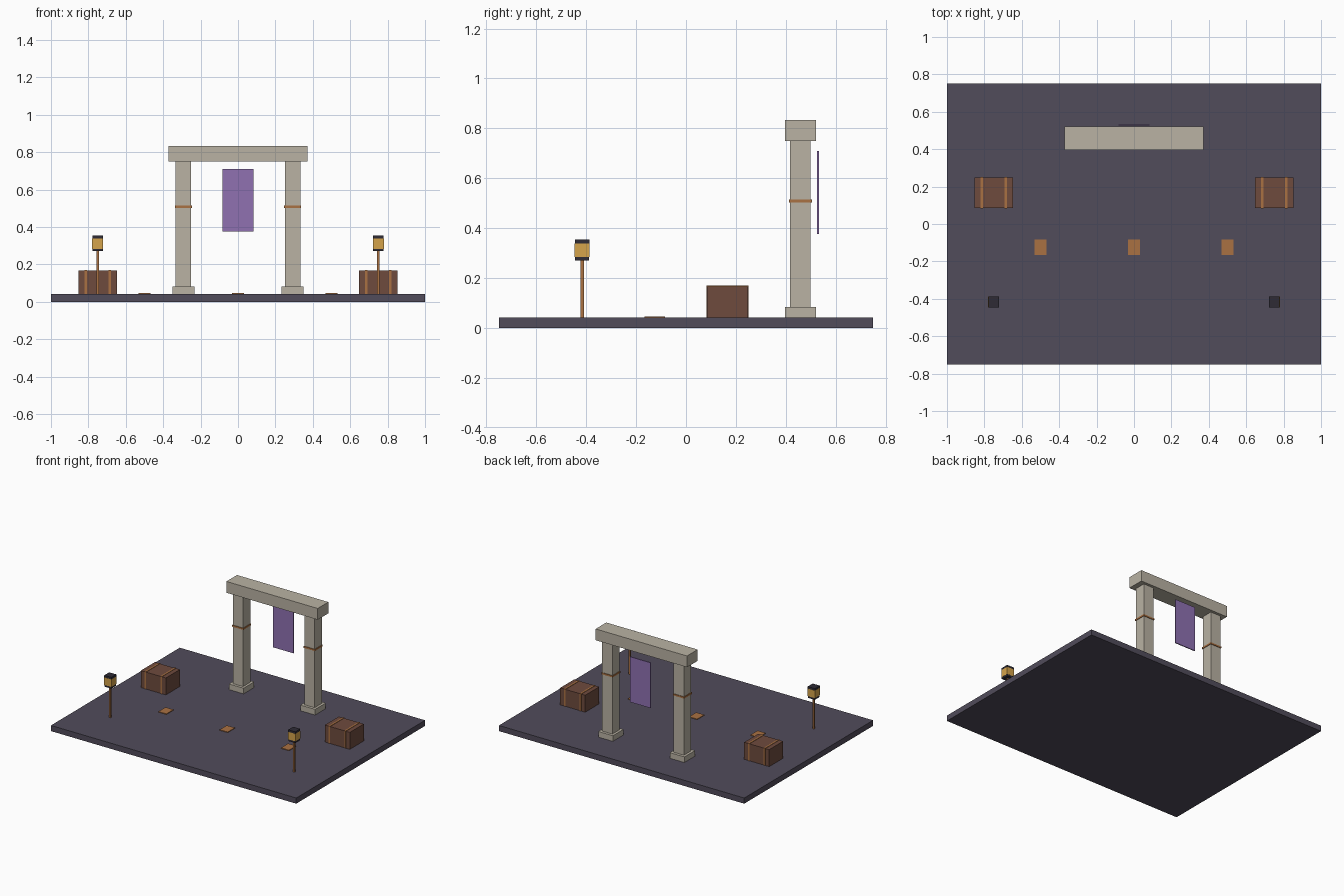
import bpy

if "Cube" in bpy.data.objects:
    bpy.data.objects.remove(bpy.data.objects["Cube"])


def material(name, rgb):
    # picture colours are sRGB, diffuse_color is linear
    m = bpy.data.materials.new(name)
    m.diffuse_color = [(c / 255) ** 2.2 for c in rgb] + [1]
    m.use_nodes = True
    m.node_tree.nodes["Principled BSDF"].inputs["Base Color"].default_value = m.diffuse_color
    return m


slate = material("slate", (82, 77, 91))
stone = material("stone", (184, 177, 162))
copper = material("copper", (168, 112, 68))
cloth = material("cloth", (142, 112, 176))
wood = material("wood", (110, 76, 64))
amber = material("amber", (212, 162, 76))
iron = material("iron", (50, 47, 56))


def box(name, x, y, z0, z1, sx, sy, mat):
    """Box centred at x, y and spanning z0 to z1."""
    bpy.ops.mesh.primitive_cube_add(size=1, location=(x, y, (z0 + z1) / 2))
    o = bpy.context.object
    o.name = name
    o.scale = (sx, sy, z1 - z0)
    bpy.ops.object.transform_apply(location=False, rotation=False, scale=True)
    o.data.materials.append(mat)
    return o


G = 0.0417        # floor height
GATE_Y = 0.4583

# Floor slab
box("floor_slab", 0, 0, 0, G, 2, 1.5, slate)

# Gateway lintel and banner
box("lintel", 0, GATE_Y, 0.75, 0.833, 0.745, 0.124, stone)
box("banner", 0, 0.529, 0.376, 0.71, 0.167, 0.007, cloth)

for s, side in ((-1, "left"), (1, "right")):
    # Pillar: base, shaft, copper band
    px = s * 0.2917
    box(side + "_pillar_base", px, GATE_Y, G, 0.0833, 0.119, 0.124, stone)
    box(side + "_pillar_shaft", px, GATE_Y, 0.0833, 0.75, 0.0833, 0.0833, stone)
    box(side + "_pillar_band", px, GATE_Y, 0.503, 0.515, 0.092, 0.092, copper)

    # Crate with two wrapped straps
    cx = s * 0.75
    box(side + "_crate", cx, 0.1667, G, 0.1667, 0.204, 0.163, wood)
    for d in (-1, 1):
        box(side + "_crate_strap", cx + d * 0.0645, 0.1667, G, 0.1695, 0.012, 0.168, copper)

    # Lantern: post, lower plate, lamp, cap
    ly = -0.4167
    box(side + "_lantern_post", cx, ly, G, 0.271, 0.0135, 0.0135, copper)
    box(side + "_lantern_plate", cx, ly, 0.271, 0.284, 0.057, 0.057, iron)
    box(side + "_lantern_lamp", cx, ly, 0.284, 0.339, 0.059, 0.059, amber)
    box(side + "_lantern_cap", cx, ly, 0.339, 0.354, 0.058, 0.058, iron)

# Path tiles
for x in (-0.5, 0, 0.5):
    box("path_tile", x, -0.125, G, 0.0465, 0.065, 0.083, copper)
